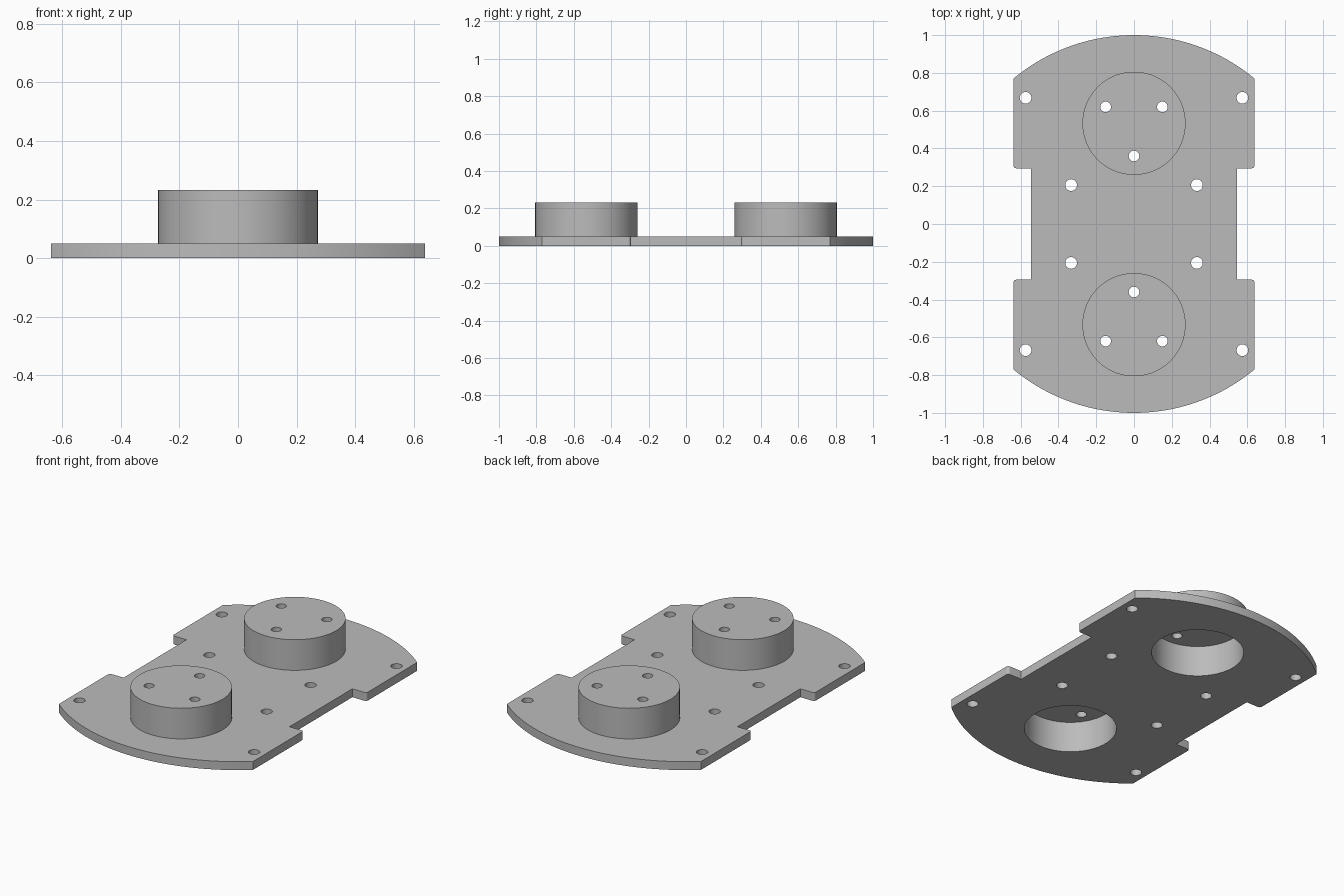
import bpy
import bmesh
from math import sin, cos, pi, asin, radians
from mathutils import Matrix

cube = bpy.data.objects.get("Cube")
if cube:
    bpy.data.objects.remove(cube, do_unlink=True)

PLATE_TOP, CUP_TOP, CUP_CEILING = 0.05, 0.232, 0.182
HALF_WIDTH, WAIST, TAB_Y = 0.638, 0.545, 0.295
CUP_Y, CUP_R, BORE_R = 0.533, 0.273, 0.248
FILLET = 0.015

grey = bpy.data.materials.new("plain grey")
grey.use_nodes = True
grey.diffuse_color = (0.5, 0.5, 0.5, 1)
grey.node_tree.nodes["Principled BSDF"].inputs["Base Color"].default_value = (0.5, 0.5, 0.5, 1)


def make_object(name, bm):
    bmesh.ops.recalc_face_normals(bm, faces=bm.faces)
    mesh = bpy.data.meshes.new(name)
    bm.to_mesh(mesh)
    bm.free()
    mesh.materials.append(grey)
    obj = bpy.data.objects.new(name, mesh)
    bpy.context.collection.objects.link(obj)
    return obj


def cylinders(name, specs, z0, z1, segments):
    """One mesh of upright cylinders given as (x, y, radius)."""
    bm = bmesh.new()
    for x, y, r in specs:
        bmesh.ops.create_cone(bm, cap_ends=True, segments=segments, radius1=r, radius2=r,
                              depth=z1 - z0,
                              matrix=Matrix.Translation((x, y, (z0 + z1) / 2)))
    return make_object(name, bm)


# Quarter outline of the plate: waist, rounded tab corner, then the end arc
quarter = [(WAIST, TAB_Y)]
for i in range(6):
    a = -pi / 2 + i * pi / 10
    quarter.append((HALF_WIDTH - FILLET + FILLET * cos(a), TAB_Y + FILLET + FILLET * sin(a)))
arc_angle = asin(HALF_WIDTH)
quarter += [(sin(arc_angle * k / 20), cos(arc_angle * k / 20)) for k in range(20, 0, -1)]

# Mirror the quarter into the full outline and extrude it
half = quarter + [(0, 1)] + [(-x, y) for x, y in reversed(quarter)]
outline = half + [(-x, -y) for x, y in half]
bm = bmesh.new()
face = bm.faces.new([bm.verts.new((x, y, 0)) for x, y in outline])
ext = bmesh.ops.extrude_face_region(bm, geom=[face], use_keep_orig=True)
top = [v for v in ext["geom"] if isinstance(v, bmesh.types.BMVert)]
bmesh.ops.translate(bm, verts=top, vec=(0, 0, PLATE_TOP))
plate = make_object("mounting_plate", bm)

# Raised cups, their hollow undersides and all the screw holes
ends = (-1, 1)
cups = cylinders("raised_cups", [(0, s * CUP_Y, CUP_R) for s in ends], 0.02, CUP_TOP, 96)
bores = cylinders("cup_bores", [(0, s * CUP_Y, BORE_R) for s in ends], -0.1, CUP_CEILING, 96)
holes = []
for s in ends:
    holes.append((0, s * 0.36, 0.028))
    for m in ends:
        holes += [(m * 0.15, s * 0.62, 0.028),
                  (m * 0.574, s * 0.668, 0.031),
                  (m * 0.333, s * 0.206, 0.031)]
drills = cylinders("screw_holes", holes, -0.1, 0.4, 32)

bpy.ops.object.select_all(action='DESELECT')
plate.select_set(True)
bpy.context.view_layer.objects.active = plate
for tool, operation in ((cups, 'UNION'), (bores, 'DIFFERENCE'), (drills, 'DIFFERENCE')):
    mod = plate.modifiers.new(tool.name, 'BOOLEAN')
    mod.object = tool
    mod.operation = operation
    mod.solver = 'EXACT'
    bpy.ops.object.modifier_apply(modifier=mod.name)
    bpy.data.objects.remove(tool, do_unlink=True)

bpy.ops.object.shade_smooth_by_angle(angle=radians(30))
